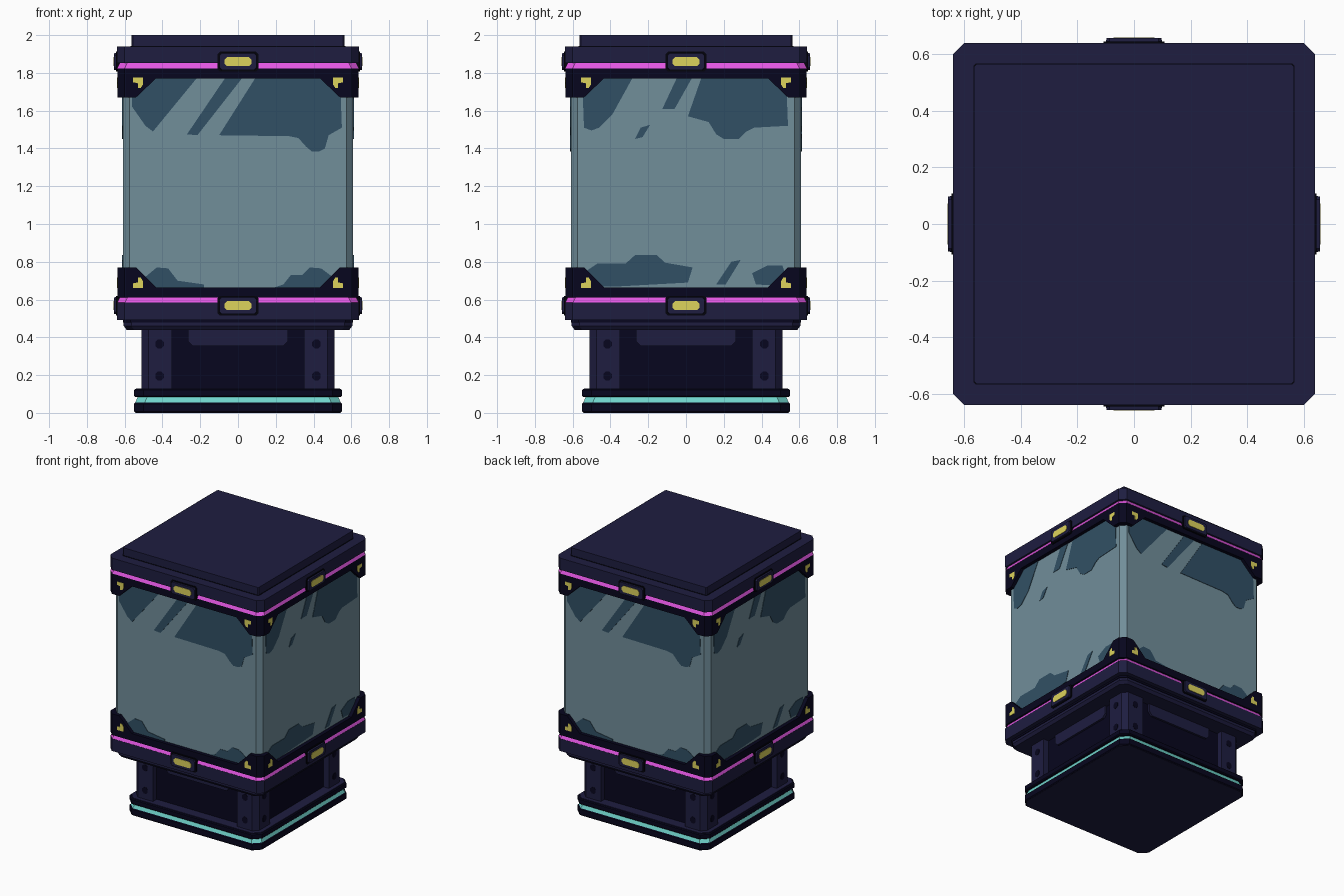
import bpy, bmesh, math
from mathutils import Matrix, Vector

cube = bpy.data.objects.get("Cube")
if cube:
    bpy.data.objects.remove(cube, do_unlink=True)


def material(name, r, g, b):
    """Flat material from 0-255 sRGB values."""
    def linear(c):
        c /= 255
        return c / 12.92 if c < 0.04 else ((c + 0.055) / 1.055) ** 2.4
    col = (linear(r), linear(g), linear(b), 1)
    m = bpy.data.materials.new(name)
    m.diffuse_color = col
    m.use_nodes = True
    shader = m.node_tree.nodes["Principled BSDF"]
    shader.inputs["Base Color"].default_value = col
    shader.inputs["Roughness"].default_value = 0.8
    return m


navy = material("navy metal", 30, 29, 64)
dark = material("dark metal", 7, 6, 30)
ink = material("ink line", 3, 3, 12)
glass = material("pale glass", 113, 142, 154)
tint = material("glass reflection", 49, 80, 101)
magenta = material("magenta light", 226, 86, 226)
yellow = material("yellow light", 222, 212, 92)
teal = material("teal light", 112, 212, 204)

ALL, FRONT_BACK, LEFT_RIGHT = (0, 1, 2, 3), (0, 2), (1, 3)


def finish(name, bm, mat):
    bmesh.ops.recalc_face_normals(bm, faces=bm.faces)
    mesh = bpy.data.meshes.new(name)
    bm.to_mesh(mesh)
    bm.free()
    mesh.materials.append(mat)
    obj = bpy.data.objects.new(name, mesh)
    bpy.context.collection.objects.link(obj)
    return obj


def loft(bm, rings):
    """Skin closed rings of equal length and cap both ends."""
    loops = [[bm.verts.new(p) for p in ring] for ring in rings]
    n = len(loops[0])
    for a, b in zip(loops, loops[1:]):
        for i in range(n):
            j = (i + 1) % n
            bm.faces.new((a[i], a[j], b[j], b[i]))
    bm.faces.new(loops[0][::-1])
    bm.faces.new(loops[-1])


def tower(name, mat, chamfer, *levels):
    """Square column with cut corners through (half width, height) levels."""
    rings = []
    for half, z in levels:
        c = half - chamfer
        ring = []
        for k in range(4):
            turn = Matrix.Rotation(k * math.pi / 2, 3, "Z")
            ring += [turn @ Vector((-c, -half, z)), turn @ Vector((c, -half, z))]
        rings.append(ring)
    bm = bmesh.new()
    loft(bm, rings)
    return finish(name, bm, mat)


def slab(name, mat, half, z0, z1, chamfer=0.04, edge=0.0):
    """Cut-corner slab with an optional bevelled rim."""
    levels = [(half, z0), (half, z1)]
    if edge:
        levels = [(half - edge, z0), (half, z0 + edge),
                  (half, z1 - edge), (half - edge, z1)]
    return tower(name, mat, chamfer, *levels)


def plates(name, mat, shapes, inner, outer, sides=ALL, shrink=1.0):
    """Outlines (across, height) raised from each chosen side."""
    bm = bmesh.new()
    for k in sides:
        turn = Matrix.Rotation(k * math.pi / 2, 3, "Z")
        for pts in shapes:
            cu = sum(p[0] for p in pts) / len(pts)
            cz = sum(p[1] for p in pts) / len(pts)
            base = [turn @ Vector((u, -inner, z)) for u, z in pts]
            top = [turn @ Vector((cu + (u - cu) * shrink, -outer, cz + (z - cz) * shrink))
                   for u, z in pts]
            loft(bm, [base, top])
    return finish(name, bm, mat)


def corners(name, mat, half, chamfer, z0, z1):
    """Triangular columns that close the cut corners."""
    bm = bmesh.new()
    c = half - chamfer
    for k in ALL:
        turn = Matrix.Rotation(k * math.pi / 2, 3, "Z")
        loft(bm, [[turn @ Vector((x, y, z)) for x, y in ((c, -half), (half, -c), (c, -c))]
                  for z in (z0, z1)])
    return finish(name, bm, mat)


def mirrored(pts):
    return [pts, [(-u, z) for u, z in pts]]


def box(u0, u1, z0, z1, cut=0.0):
    if not cut:
        return [(u0, z0), (u1, z0), (u1, z1), (u0, z1)]
    return [(u0 + cut, z0), (u1 - cut, z0), (u1, z0 + cut), (u1, z1 - cut),
            (u1 - cut, z1), (u0 + cut, z1), (u0, z1 - cut), (u0, z0 + cut)]


# Foot with its glowing strip, which slopes upwards
slab("foot_sole", navy, 0.543, 0, 0.01, 0.05)
slab("foot_lower_slab", dark, 0.55, 0.002, 0.054, 0.05, 0.006)
tower("foot_light_strip", teal, 0.05, (0.545, 0.052), (0.53, 0.086))
slab("foot_upper_slab", dark, 0.55, 0.084, 0.126, 0.05, 0.006)
slab("foot_ledge", navy, 0.54, 0.12, 0.129, 0.05)

# Pedestal: recessed core, corner posts, bolts and hanging panels
slab("pedestal_core", dark, 0.465, 0.12, 0.46, 0.01)
plates("pedestal_post_faces", navy, mirrored(box(0.35, 0.475, 0.125, 0.445)), 0.45, 0.51)
corners("pedestal_post_corners", navy, 0.51, 0.035, 0.125, 0.445)
plates("pedestal_bolts", dark,
       [s for z in (0.195, 0.365)
        for s in mirrored(box(0.393, 0.437, z - 0.024, z + 0.024, 0.013))], 0.505, 0.512)
plates("pedestal_hanging_panel", navy,
       [[(-0.265, 0.445), (-0.265, 0.38), (-0.24, 0.355),
         (0.24, 0.355), (0.265, 0.38), (0.265, 0.445)]], 0.45, 0.48)

# Lower collar
tower("collar_underside", navy, 0.04, (0.59, 0.44), (0.605, 0.46), (0.605, 0.482))
slab("collar_step", dark, 0.61, 0.478, 0.5)
slab("lower_band", navy, 0.64, 0.492, 0.585)
tower("lower_light_strip", magenta, 0.04, (0.64, 0.582), (0.625, 0.612))

# Glass tank
slab("glass_tank", glass, 0.61, 0.62, 1.81, 0.035)

# Upper collar and lid
tower("upper_light_strip", magenta, 0.04, (0.64, 1.824), (0.625, 1.855))
slab("upper_band", navy, 0.64, 1.852, 1.94)
slab("lid_seam", ink, 0.568, 1.935, 1.943, 0.008)
slab("lid", navy, 0.565, 1.94, 2.0, 0.008)

# Frames with corner brackets, their lights and the side badges
for level, rim, edge, tip, badge_z in (("lower", 0.611, 0.665, 0.77, 0.568),
                                       ("upper", 1.825, 1.77, 1.67, 1.86)):
    plates(level + "_frame", dark,
           [[(-0.6, rim), (-0.6, tip), (-0.54, tip), (-0.435, edge),
             (0.435, edge), (0.54, tip), (0.6, tip), (0.6, rim)]], 0.59, 0.638)
    corners(level + "_frame_corners", dark, 0.638, 0.038, min(rim, tip), max(rim, tip))
    s = 1 if tip > rim else -1
    z = rim + s * 0.05
    plates(level + "_corner_lights", yellow,
           mirrored([(0.555, z), (0.502, z), (0.502, z + s * 0.035), (0.515, z + s * 0.055),
                     (0.53, z + s * 0.055), (0.53, z + s * 0.03), (0.555, z + s * 0.025)]),
           0.634, 0.64)
    b = badge_z
    plates(level + "_badge_rim", ink,
           [box(-0.108, 0.108, b - 0.052, b + 0.052, 0.012)], 0.62, 0.645)
    plates(level + "_badge", navy,
           [box(-0.102, 0.102, b - 0.046, b + 0.046, 0.012)], 0.63, 0.657, shrink=0.95)
    plates(level + "_badge_light", yellow,
           [box(-0.072, 0.072, b - 0.024, b + 0.024, 0.014)], 0.652, 0.66)

# Painted reflections on the front and back panes
wide_panes = [
    [(-.56, 1.77), (-.22, 1.77), (-.45, 1.49), (-.49, 1.52), (-.56, 1.62)],
    [(-.07, 1.77), (.02, 1.77), (-.215, 1.47), (-.27, 1.475)],
    [(.09, 1.77), (.54, 1.77), (.55, 1.51), (.48, 1.47), (.46, 1.4), (.43, 1.385), (.39, 1.385),
     (.36, 1.41), (.32, 1.455), (.27, 1.465), (-.1, 1.47)],
    [(-.55, .66), (-.49, .72), (-.43, .77), (-.37, .765), (-.32, .7), (-.18, .68), (-.18, .66)],
    [(.18, .66), (.24, .68), (.28, .73), (.34, .73), (.38, .77), (.44, .765), (.5, .72), (.54, .66)],
]
plates("front_back_reflections", tint, wide_panes, 0.605, 0.613, FRONT_BACK)

# Painted reflections on the left and right panes
side_panes = [
    [(-.55, 1.77), (-.285, 1.77), (-.39, 1.58), (-.46, 1.51), (-.5, 1.495), (-.54, 1.51)],
    [(-.05, 1.77), (.03, 1.77), (-.06, 1.61), (-.125, 1.61)],
    [(-.19, 1.525), (-.23, 1.46), (-.27, 1.45), (-.24, 1.51)],
    [(.08, 1.77), (.53, 1.77), (.54, 1.52), (.36, 1.51), (.32, 1.49), (.28, 1.45), (.2, 1.45),
     (.16, 1.475), (.12, 1.54), (.01, 1.57)],
    [(-.53, .67), (-.53, .75), (-.47, .79), (-.32, .79), (-.27, .835), (-.155, .835),
     (-.11, .795), (.035, .77), (.01, .69), (-.35, .67)],
    [(.29, .81), (.24, .8), (.16, .68), (.21, .68)],
    [(.37, .68), (.35, .74), (.43, .78), (.51, .78), (.55, .67)],
]
plates("left_right_reflections", tint, side_panes, 0.605, 0.613, LEFT_RIGHT)
